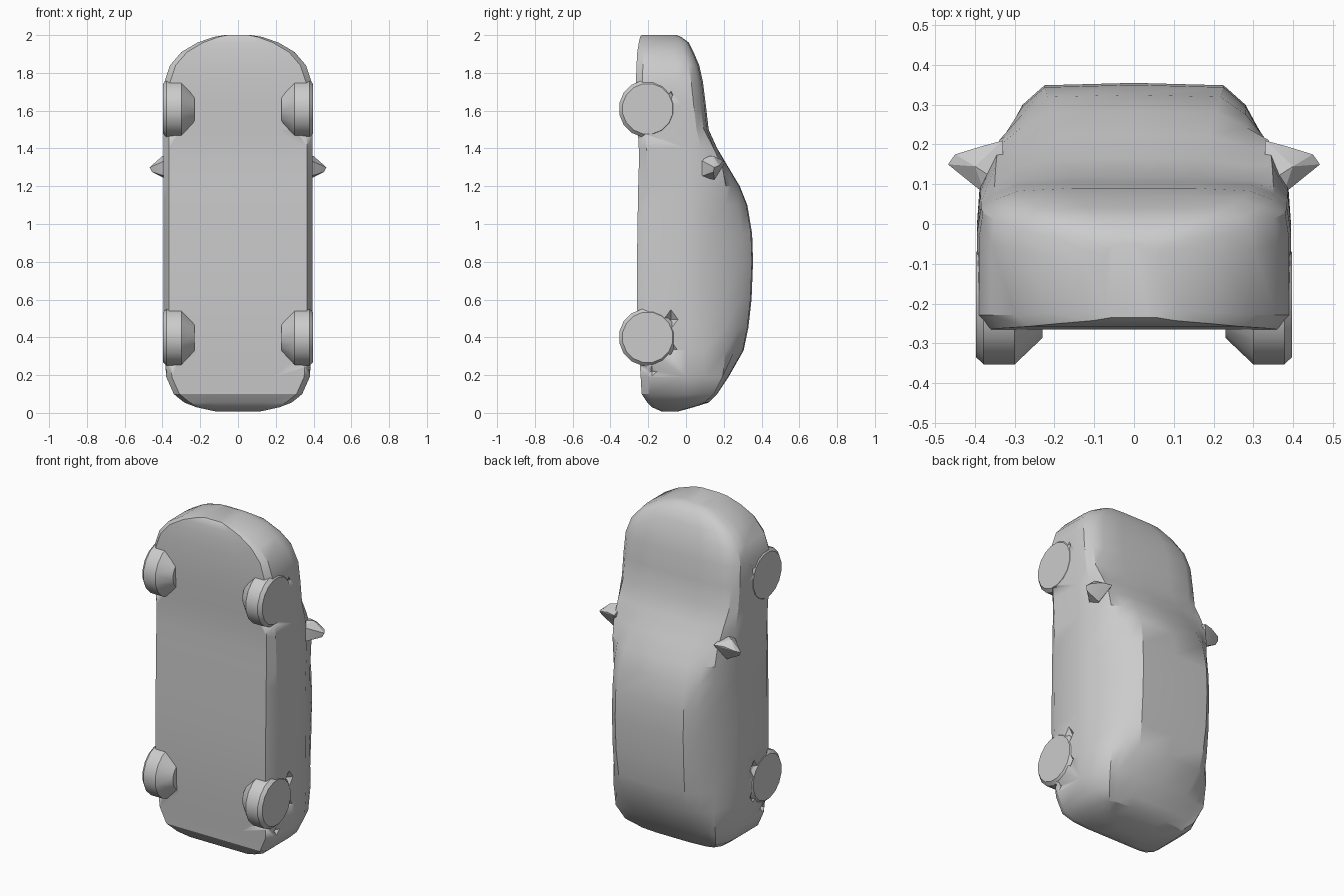
import bpy, bmesh, math
from mathutils import Vector

if "Cube" in bpy.data.objects:
    bpy.data.objects.remove(bpy.data.objects["Cube"])

paint = bpy.data.materials.new("grey")
paint.diffuse_color = (0.6, 0.6, 0.6, 1)
paint.use_nodes = True
paint.node_tree.nodes["Principled BSDF"].inputs["Base Color"].default_value = paint.diffuse_color


def make(name, bm, angle=30):
    bmesh.ops.recalc_face_normals(bm, faces=bm.faces)
    me = bpy.data.meshes.new(name)
    bm.to_mesh(me)
    bm.free()
    ob = bpy.data.objects.new(name, me)
    bpy.context.collection.objects.link(ob)
    me.materials.append(paint)
    bpy.ops.object.select_all(action='DESELECT')
    ob.select_set(True)
    bpy.context.view_layer.objects.active = ob
    bpy.ops.object.shade_smooth_by_angle(angle=math.radians(angle))
    return ob


def hull(name, points, angle=30):
    bm = bmesh.new()
    for p in points:
        bm.verts.new(p)
    res = bmesh.ops.convex_hull(bm, input=bm.verts)
    junk = [g for g in res["geom_interior"] if isinstance(g, bmesh.types.BMVert)]
    bmesh.ops.delete(bm, geom=junk, context='VERTS')
    return make(name, bm, angle)


def section(w, yb, yt):
    """Right half of the body outline, from floor centre to roof centre."""
    h = yt - yb
    k = min(1, max(0, (yt - 0.11) / 0.24))      # 0 = bonnet, 1 = cabin
    belt = min(0, yt - 0.35 * h)
    bonnet = [(0.975, belt + 0.5 * (yt - belt)), (0.89, yt - 0.08 * h), (0.75, yt - 0.02 * h), (0.4, yt)]
    cabin = [(0.985, 0.08), (0.845, 0.2), (0.71, yt - 0.055), (0.57, yt - 0.006)]
    pts = [(0, yb), (0.5 * w, yb), (w - min(0.03, w * 0.2), yb), (w, yb + 0.1 * h), (w, belt)]
    pts += [(w * (a[0] * (1 - k) + b[0] * k), a[1] * (1 - k) + b[1] * k) for a, b in zip(bonnet, cabin)]
    return pts + [(0, yt)]


# Body: height, half width, floor y, roof y
STATIONS = [
    (0.008, 0.12, -0.13, -0.04), (0.03, 0.22, -0.18, 0.04), (0.055, 0.285, -0.205, 0.12),
    (0.10, 0.34, -0.235, 0.165), (0.19, 0.38, -0.24, 0.225), (0.33, 0.39, -0.25, 0.305),
    (0.45, 0.393, -0.255, 0.33), (0.6, 0.395, -0.26, 0.347), (0.8, 0.395, -0.26, 0.355),
    (0.95, 0.395, -0.257, 0.35), (1.1, 0.395, -0.255, 0.325), (1.2, 0.395, -0.253, 0.285),
    (1.3, 0.395, -0.25, 0.225), (1.4, 0.395, -0.25, 0.165), (1.5, 0.395, -0.255, 0.12),
    (1.63, 0.395, -0.262, 0.105), (1.75, 0.39, -0.265, 0.09), (1.84, 0.36, -0.262, 0.07),
    (1.91, 0.30, -0.258, 0.04), (1.96, 0.215, -0.25, 0.015), (1.99, 0.13, -0.243, -0.025),
    (2.0, 0.07, -0.235, -0.05)]
bm = bmesh.new()
rings = []
for z, w, yb, yt in STATIONS:
    half = section(w, yb, yt)
    ring = half + [(-x, y) for x, y in half[-2:0:-1]]
    rings.append([bm.verts.new((x, y, z)) for x, y in ring])
n = len(rings[0])
for a, b in zip(rings, rings[1:]):
    for i in range(n):
        j = (i + 1) % n
        bm.faces.new((a[i], a[j], b[j], b[i]))
bm.faces.new(rings[0])
bm.faces.new(rings[-1])
body = make("car_body", bm, 28)


def diamond(side, y, z, ry, rz, depth):
    c = Vector((side * 0.4, y, z))
    d = [(depth, 0, 0), (-depth, 0, 0), (0, ry, 0), (0, -ry, 0), (0, 0, rz), (0, 0, -rz)]
    return [c + Vector(v) for v in d]


# Small side dents and wheel arch notches
cutters = []
for s in (-1, 1):
    for y, z, ry, rz in ((-0.08, 0.495, 0.045, 0.06), (-0.08, 0.335, 0.045, 0.06),
                         (-0.08, 1.68, 0.016, 0.03), (-0.18, 0.22, 0.05, 0.05)):
        cutters.append(hull("dent_cutter", diamond(s, y, z, ry, rz, 0.04)))
    for z in (0.24, 1.465):
        c = Vector((s * 0.4, -0.27, z))
        cutters.append(hull("notch_cutter", [c + Vector(v) for v in (
            (s * 0.02, -0.02, -0.05), (s * 0.02, -0.02, 0.05), (s * 0.02, 0.06, 0.01),
            (-s * 0.14, -0.02, 0.03), (-s * 0.05, 0.05, 0.02), (-s * 0.06, -0.02, -0.03))]))
for c in cutters:
    c.hide_render = True
    m = body.modifiers.new("cut", 'BOOLEAN')
    m.operation = 'DIFFERENCE'
    m.solver = 'EXACT'
    m.object = c
    bpy.ops.object.select_all(action='DESELECT')
    bpy.context.view_layer.objects.active = body
    # Run each cut before the smoothing modifier
    bpy.ops.object.modifier_move_to_index(modifier=m.name, index=0)
    bpy.ops.object.modifier_apply(modifier=m.name)
    bpy.data.objects.remove(c)

# Wheels: flat tread with a tapered inner side
for s, side in ((-1, "left"), (1, "right")):
    for z, end in ((0.4, "rear"), (1.61, "front")):
        pts = []
        for x, r in ((0.397, 0.135), (0.378, 0.153), (0.30, 0.153), (0.23, 0.085)):
            for i in range(16):
                a = math.tau * (i + 0.5) / 16
                pts.append((s * x, -0.203 + r * math.cos(a), z + r * math.sin(a)))
        hull(f"{end}_{side}_wheel", pts, 25)

# Door mirrors
for s, side in ((-1, "left"), (1, "right")):
    hull(f"{side}_mirror", [(s * x, y, z) for x, y, z in (
        (0.33, 0.21, 1.33), (0.385, 0.195, 1.33), (0.45, 0.175, 1.31), (0.468, 0.15, 1.30),
        (0.455, 0.145, 1.275), (0.375, 0.075, 1.25), (0.375, 0.075, 1.34), (0.375, 0.15, 1.235),
        (0.40, 0.145, 1.36), (0.33, 0.1, 1.36), (0.33, 0.1, 1.25))], 20)
